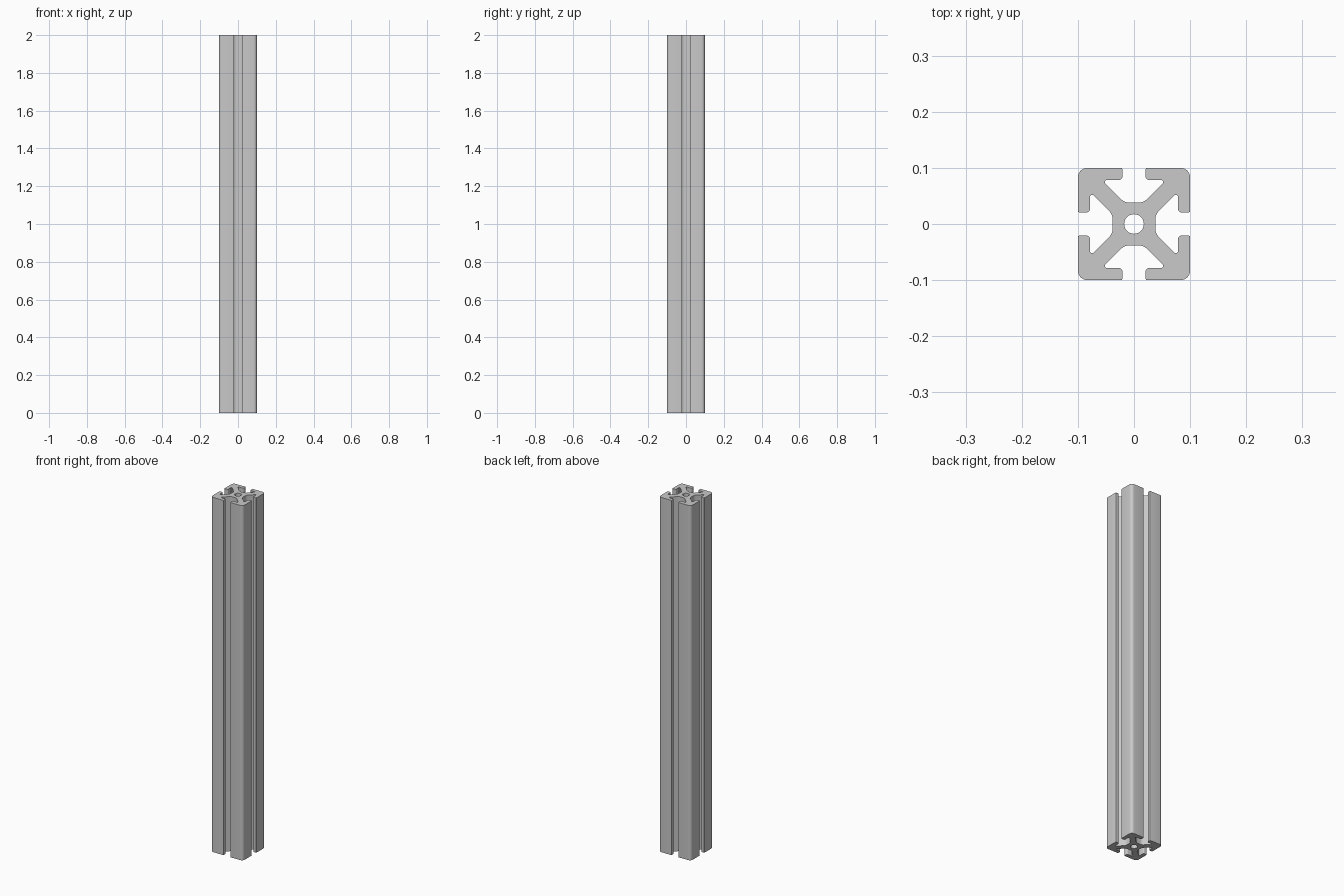
import bpy, bmesh, math
from mathutils import Vector

cube = bpy.data.objects.get("Cube")
if cube:
    bpy.data.objects.remove(cube)

LENGTH = 2.0
HALF = 0.1          # half the outer width
GAP = 0.0205        # half the slot opening
LIP = 0.0785        # inner face of the slot lips
HUB = 0.038         # half the core width
RIB = 0.021         # offset of the diagonal rib faces
BORE = 0.0175       # radius of the central bore


def fillet(prev, corner, nxt, radius, steps):
    """Points of an arc that rounds one corner of the profile."""
    a, b = (prev - corner).normalized(), (nxt - corner).normalized()
    half = a.angle(b) / 2
    centre = corner + (a + b).normalized() * radius / math.sin(half)
    start = corner + a * radius / math.tan(half) - centre
    end = corner + b * radius / math.tan(half) - centre
    return [centre + start.lerp(end, i / steps).normalized() * radius
            for i in range(steps + 1)]


# One side of the profile: corner, radius, arc steps, going clockwise along +y
half_slot = [
    (GAP, HALF, 0.003, 4),
    (GAP, LIP, 0.006, 5),
    (LIP - RIB, LIP, 0.004, 8),
    (HUB - RIB, HUB, 0.022, 6),
]
slot = [(-x, y, r, n) for x, y, r, n in half_slot]
slot += half_slot[::-1]
side = slot + [(HALF, HALF, 0.017, 8)]

# Repeat the side around the four faces
corners = []
for c, s in ((1, 0), (0, -1), (-1, 0), (0, 1)):
    corners += [(Vector((c * x - s * y, s * x + c * y, 0)), r, n) for x, y, r, n in side]

outline = []
for i, (point, radius, steps) in enumerate(corners):
    following = corners[(i + 1) % len(corners)][0]
    outline += fillet(corners[i - 1][0], point, following, radius, steps)

SEGMENTS = 32
angles = [math.tau * i / SEGMENTS for i in range(SEGMENTS)]
bore = [Vector((BORE * math.cos(a), BORE * math.sin(a), 0)) for a in angles]

# Fill the profile around the bore and extrude it
bm = bmesh.new()
edges = []
for loop in (outline, bore):
    verts = [bm.verts.new(p) for p in loop]
    edges += [bm.edges.new((v, verts[i - 1])) for i, v in enumerate(verts)]
bmesh.ops.triangle_fill(bm, edges=edges, use_beauty=True, normal=(0, 0, 1))
extruded = bmesh.ops.extrude_face_region(bm, geom=bm.faces[:], use_keep_orig=True)
top = [g for g in extruded["geom"] if isinstance(g, bmesh.types.BMVert)]
bmesh.ops.translate(bm, verts=top, vec=(0, 0, LENGTH))
bmesh.ops.recalc_face_normals(bm, faces=bm.faces[:])

mesh = bpy.data.meshes.new("slotted_rail")
bm.to_mesh(mesh)
bm.free()
rail = bpy.data.objects.new("slotted_rail", mesh)
bpy.context.collection.objects.link(rail)

# Plain aluminium grey
grey = bpy.data.materials.new("aluminium_grey")
grey.use_nodes = True
colour = (0.585, 0.585, 0.585, 1)
grey.diffuse_color = colour
grey.node_tree.nodes["Principled BSDF"].inputs["Base Color"].default_value = colour
mesh.materials.append(grey)

# Smooth the rounded walls, keep the ends sharp
bpy.ops.object.select_all(action="DESELECT")
rail.select_set(True)
bpy.context.view_layer.objects.active = rail
bpy.ops.object.shade_smooth_by_angle(angle=math.radians(30))
